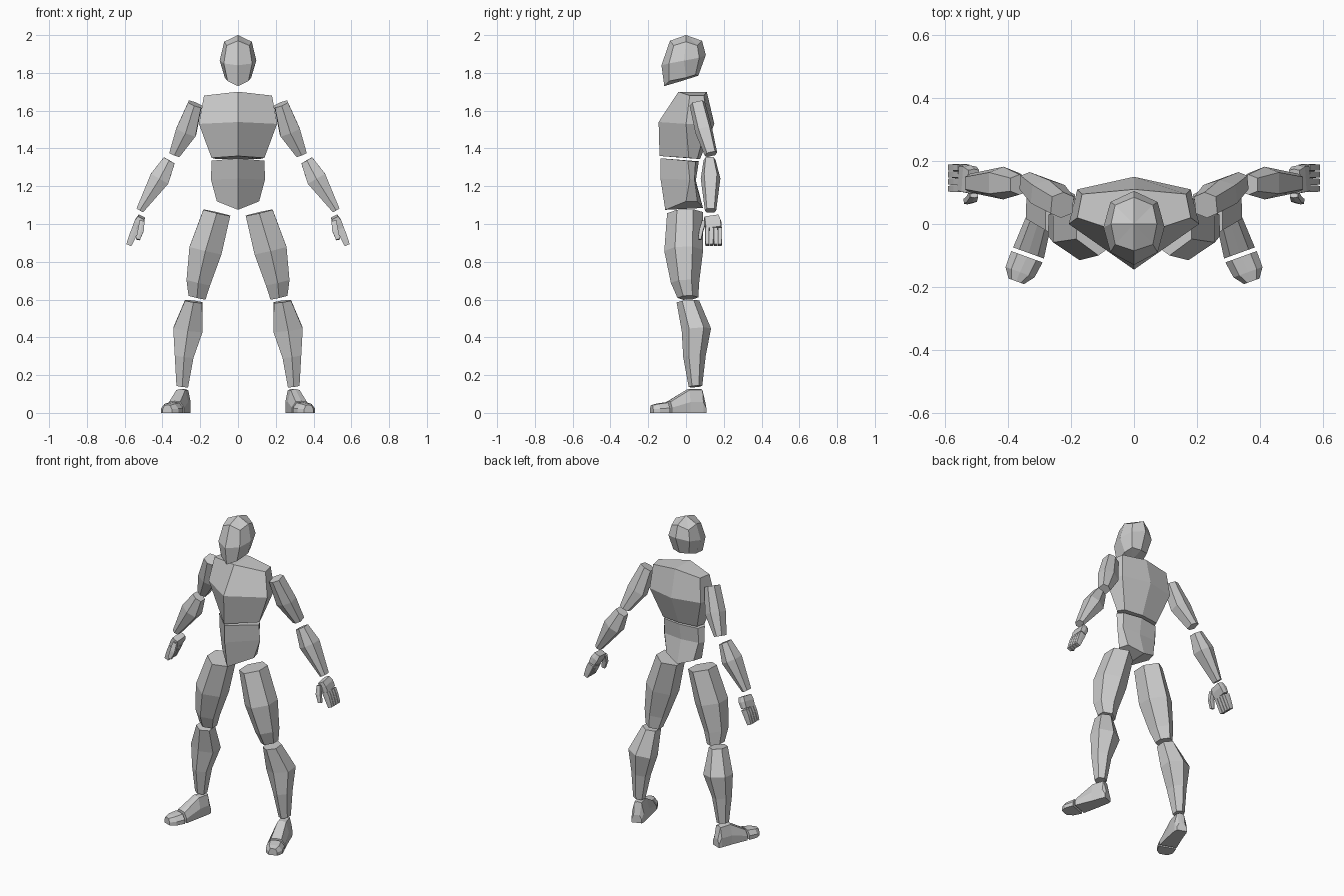
import bpy, bmesh
from mathutils import Vector


def loft(name, rings, mirror=False):
    """Skin a list of equal-length rings, cap both ends, optionally mirror in x."""
    bm = bmesh.new()
    vs = [[bm.verts.new(p) for p in r] for r in rings]
    n = len(vs[0])
    for a, b in zip(vs, vs[1:]):
        for i in range(n):
            j = (i + 1) % n
            bm.faces.new((a[i], a[j], b[j], b[i]))
    h = n // 2
    for r in (vs[0], vs[-1]):
        if (r[0].co - r[h].co).length > 1e-4:
            bm.faces.new(r[:h + 1])
            bm.faces.new(r[h:] + r[:1])
    bmesh.ops.remove_doubles(bm, verts=bm.verts, dist=1e-5)
    bmesh.ops.recalc_face_normals(bm, faces=bm.faces)
    me = bpy.data.meshes.new(name)
    bm.to_mesh(me)
    bm.free()
    ob = bpy.data.objects.new(name, me)
    bpy.context.collection.objects.link(ob)
    if mirror:
        ob.modifiers.new("Mirror", 'MIRROR').use_clip = False
    return ob


def whole(half):
    """Complete a ring from its right half (front centre to back centre)."""
    return half + [(-x, y, z) for x, y, z in half[-2:0:-1]]


def limb(name, sections, corner=0.65, front_axis=(0, 1, 0)):
    """Six-sided limb; each section is (x, y, z, half width, half depth)."""
    pts = [Vector(s[:3]) for s in sections]
    t = (pts[-1] - pts[0]).normalized()
    v = Vector(front_axis)
    v = (v - t * v.dot(t)).normalized()
    u = v.cross(t)
    rings = []
    for c, (_, _, _, a, b) in zip(pts, sections):
        k = corner * b
        rings.append([c + u * p + v * q for p, q in
                      ((0, -b), (a, -k), (a, k), (0, b), (-a, k), (-a, -k))])
    return loft(name, rings, True)


# head
loft("head", [
    [(0, -.03, 1.755)] * 8,
    whole([(0, -.115, 1.73), (.055, -.09, 1.757), (.07, 0, 1.775),
           (.055, .05, 1.79), (0, .065, 1.785)]),
    whole([(0, -.13, 1.84), (.075, -.09, 1.85), (.097, -.01, 1.865),
           (.075, .07, 1.88), (0, .105, 1.895)]),
    whole([(0, -.085, 1.97), (.06, -.065, 1.945), (.073, 0, 1.965),
           (.06, .06, 1.945), (0, .085, 1.97)]),
    [(0, 0, 2.0)] * 8])

# torso
loft("chest", [
    whole([(0, -.04, 1.70), (.18, .02, 1.68), (.165, .095, 1.68), (0, .11, 1.70)]),
    whole([(0, -.145, 1.54), (.207, .0, 1.53), (.18, .11, 1.53), (0, .15, 1.53)]),
    whole([(0, -.14, 1.36), (.14, .015, 1.35), (.12, .06, 1.345), (0, .075, 1.345)])])
loft("abdomen", [
    whole([(0, -.135, 1.348), (.14, .01, 1.335), (.12, .05, 1.33), (0, .068, 1.332)]),
    whole([(0, -.135, 1.24), (.143, .02, 1.235), (.12, .045, 1.235), (0, .052, 1.23)]),
    whole([(0, -.11, 1.075), (.112, .0, 1.12), (.095, .06, 1.12), (0, .09, 1.085)])])

# arms
limb("upper_arms", [(.228, .06, 1.635, .037, .042), (.274, .095, 1.49, .055, .046),
                    (.335, .132, 1.37, .029, .034)])
limb("forearms", [(.364, .125, 1.337, .033, .032), (.415, .13, 1.24, .053, .052),
                  (.52, .13, 1.072, .02, .03)])

# legs
limb("thighs", [(.112, -.005, 1.06, .073, .095), (.172, -.012, .86, .087, .103),
                (.21, -.005, .69, .064, .075), (.217, .01, .61, .046, .055)], .45)
limb("shins", [(.235, .01, .59, .046, .06), (.265, .055, .44, .078, .078),
               (.285, .045, .30, .05, .06), (.295, .05, .14, .031, .036)], .5)


def foot_part(name, sections):
    """Flat-soled block along the splayed foot; sections are (x, y, half width, height)."""
    side = Vector((.94, .34, 0))
    up = Vector((0, 0, 1))
    rings = []
    for x, y, w, h in sections:
        c = Vector((x, y, 0))
        rings.append([c + side * (w * p) + up * (h * q) for p, q in
                      ((0, 0), (1, 0), (1, .45), (.6, .95), (0, 1), (-.6, .95), (-1, .45), (-1, 0))])
    loft(name, rings, True)


# feet
foot_part("feet", [(.28, .098, .03, .05), (.284, .08, .036, .127),
                   (.303, .01, .042, .127), (.335, -.092, .052, .062)])
foot_part("toes", [(.34, -.104, .053, .057), (.362, -.153, .049, .05), (.374, -.182, .026, .042)])

# hands: palm, four three-jointed fingers, thumb
limb("palms", [(.511, .135, 1.037, .019, .04), (.524, .142, 1.01, .024, .045),
               (.541, .146, .975, .02, .044)], .9)
for i in range(4):
    y = .112 + .0225 * i
    limb(f"finger_{i + 1}", [(.541, y, .974, .02, .011), (.555, y, .945, .019, .011),
                             (.566, y, .918, .017, .011), (.578, y, .888, .014, .010)], .9)
limb("thumbs", [(.508, .096, 1.015, .013, .013), (.515, .08, .965, .016, .012),
                (.53, .072, .918, .011, .010)], .8)
